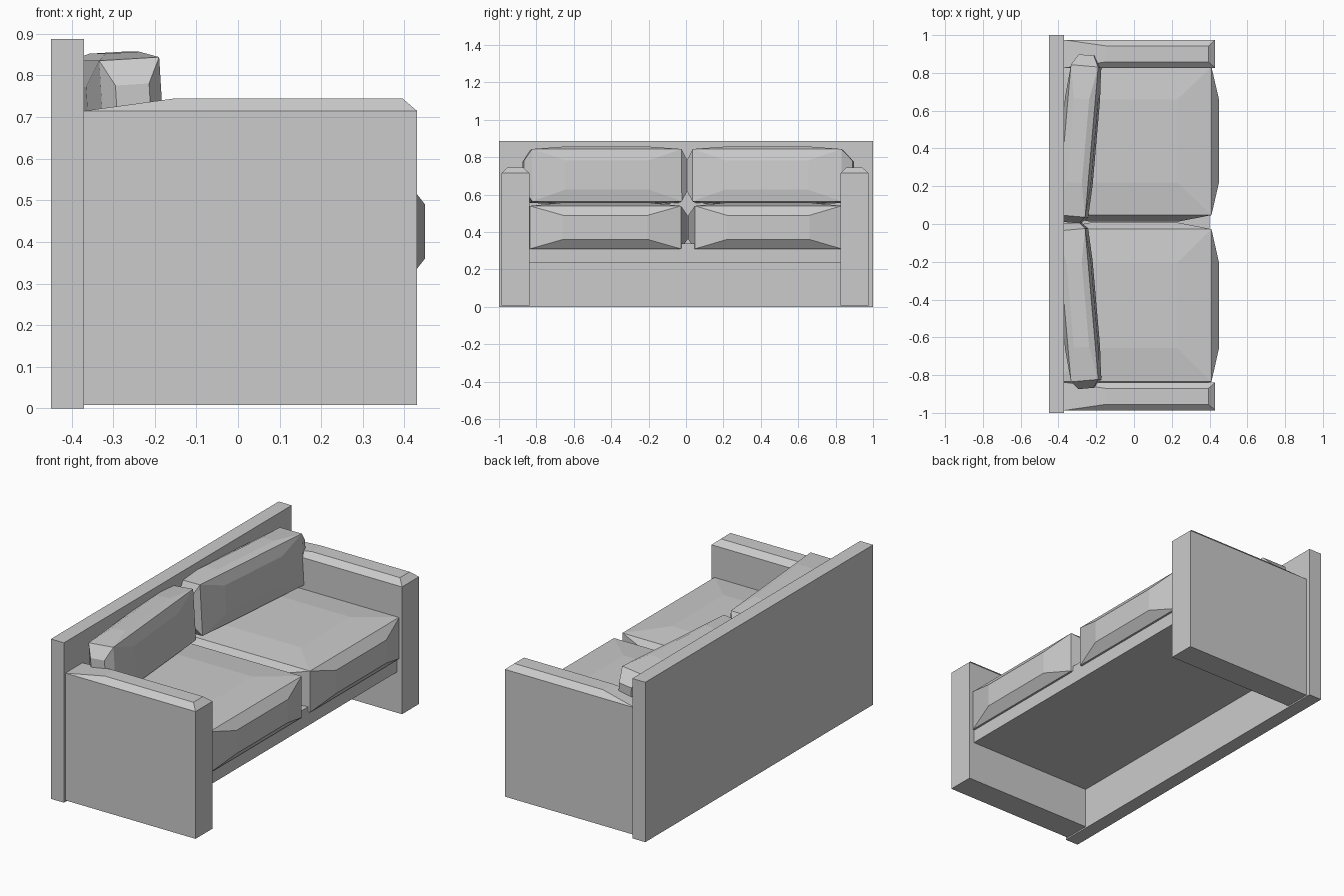
import bpy, bmesh
from mathutils import Vector, Matrix, Euler

if "Cube" in bpy.data.objects:
    bpy.data.objects.remove(bpy.data.objects["Cube"])


def finish(name, bm):
    bmesh.ops.recalc_face_normals(bm, faces=bm.faces[:])
    mesh = bpy.data.meshes.new(name)
    bm.to_mesh(mesh)
    bm.free()
    obj = bpy.data.objects.new(name, mesh)
    bpy.context.collection.objects.link(obj)
    return obj


def box_bm(x, y, z):
    bm = bmesh.new()
    size = (x[1] - x[0], y[1] - y[0], z[1] - z[0])
    mid = Vector((sum(x) / 2, sum(y) / 2, sum(z) / 2))
    bmesh.ops.create_cube(bm, size=1.0,
                          matrix=Matrix.Translation(mid) @ Matrix.Diagonal((*size, 1)))
    return bm


def cushion(name, center, size, bulge, rot=(0, 0, 0)):
    """Box whose six faces swell outwards; bulge is (-x, +x, -y, +y, -z, +z)."""
    h = [s / 2 for s in size]
    bm = box_bm((-h[0], h[0]), (-h[1], h[1]), (-h[2], h[2]))
    new = bmesh.ops.extrude_discrete_faces(bm, faces=bm.faces[:])["faces"]
    for f in new:
        c = f.calc_center_median()
        axis = max(range(3), key=lambda i: abs(c[i]) / h[i])
        side = 1 if c[axis] > 0 else 0
        push = Vector((0, 0, 0))
        push[axis] = bulge[axis * 2 + side] * (1 if side else -1)
        for v in f.verts:
            v.co = c + (v.co - c) * 0.56 + push
    obj = finish(name, bm)
    obj.location = center
    obj.rotation_euler = Euler(rot)
    return obj


def arm(name, y0, y1):
    bm = bmesh.new()
    # square body, then a narrower top that slopes down at the back
    for z in (0.008, 0.715):
        for x in (-0.37, 0.43):
            for y in (y0, y1):
                bm.verts.new((x, y, z))
    for y in (y0 + 0.032, y1 - 0.032):
        for x in (-0.15, 0.395):
            bm.verts.new((x, y, 0.745))
    bmesh.ops.convex_hull(bm, input=bm.verts[:])
    bmesh.ops.dissolve_limit(bm, angle_limit=0.01, verts=bm.verts[:], edges=bm.edges[:])
    return finish(name, bm)


# Frame
finish("back_panel", box_bm((-0.45, -0.37), (-1, 1), (0, 0.888)))
finish("seat_base", box_bm((-0.37, 0.40), (-0.84, 0.828), (0.235, 0.34)))
arm("left_arm", -0.987, -0.838)
arm("right_arm", 0.826, 0.975)

# Seat cushions
for name, y0, y1 in (("left_seat_cushion", -0.835, -0.027),
                     ("right_seat_cushion", 0.047, 0.832)):
    cushion(name, (0.0, (y0 + y1) / 2, 0.425), (0.82, y1 - y0, 0.23),
            (0.03, 0.04, 0.035, 0.035, 0.02, 0.018))

# Back cushions, turned slightly towards the middle and leaning back
for name, y0, y1, s in (("left_back_cushion", -0.83, -0.028, -1),
                        ("right_back_cushion", 0.04, 0.838, 1)):
    outer, inner = (0.058 if s > 0 else 0.042), 0.035
    ends = (inner, outer) if s > 0 else (outer, inner)
    cushion(name, (-0.288, (y0 + y1) / 2, 0.70), (0.145, y1 - y0, 0.28),
            (0.02, 0.012, *ends, 0.01, 0.015), (0, -0.06, -0.087 * s))
